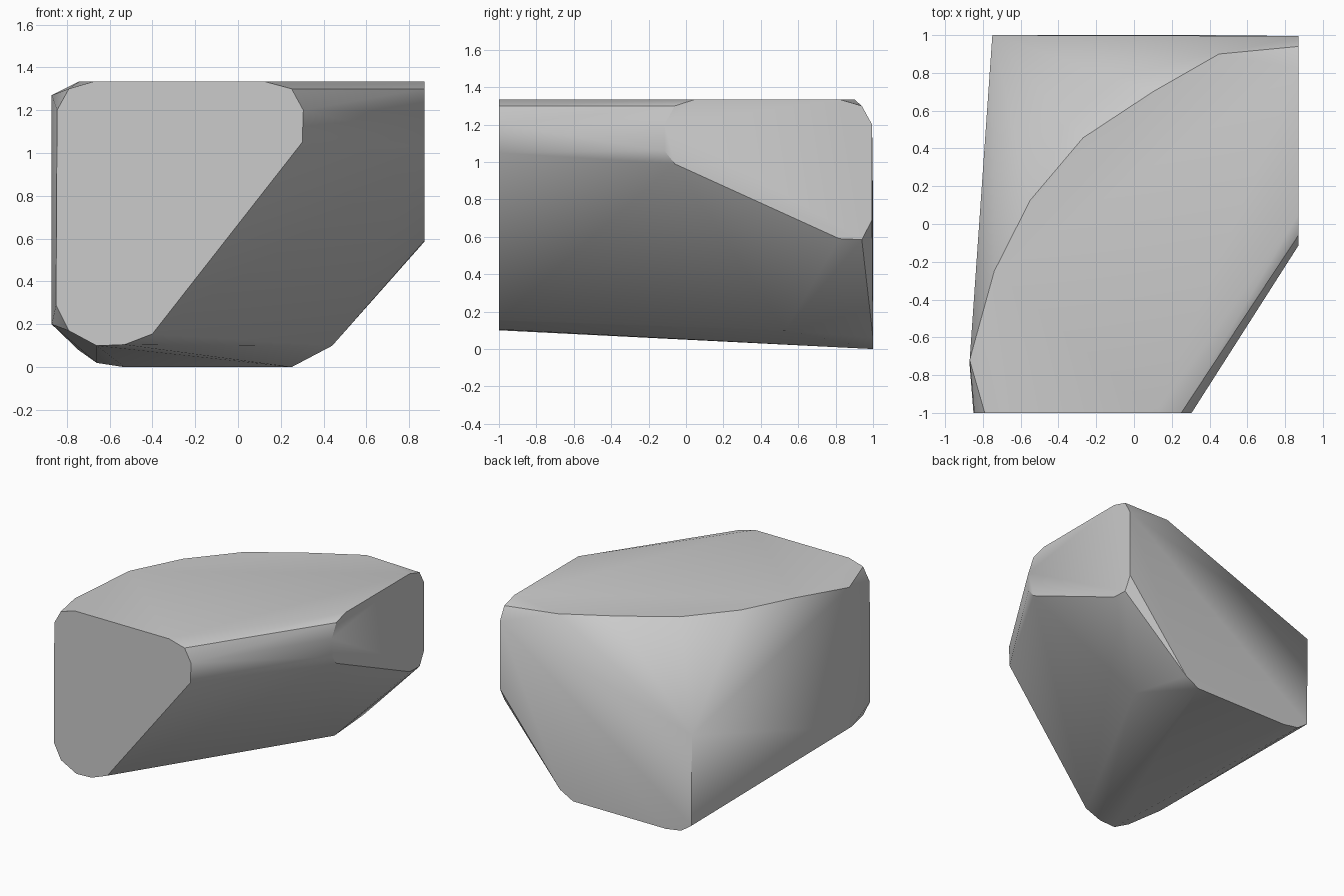
import bpy
import bmesh
import math
from mathutils import Vector

default_cube = bpy.data.objects.get("Cube")
if default_cube:
    bpy.data.objects.remove(default_cube, do_unlink=True)


def make_material(name, color):
    material = bpy.data.materials.new(name)
    material.use_nodes = True
    material.diffuse_color = color
    material.node_tree.nodes["Principled BSDF"].inputs["Base Color"].default_value = color
    return material


def place(profile, axis, offset):
    """Lift a flat profile into space, constant along one axis."""
    points = []
    for pair in profile:
        coords = list(pair)
        coords.insert(axis, offset)
        points.append(Vector(coords))
    return points


def build_hull(name, points, material):
    """Wrap a convex stone around the points and merge flat areas."""
    bm = bmesh.new()
    for point in points:
        bm.verts.new(point)
    result = bmesh.ops.convex_hull(bm, input=bm.verts)
    unused = {g for g in result["geom_interior"] + result["geom_unused"]
              if isinstance(g, bmesh.types.BMVert)}
    bmesh.ops.delete(bm, geom=list(unused), context="VERTS")
    bmesh.ops.dissolve_limit(bm, angle_limit=math.radians(1),
                             verts=bm.verts, edges=bm.edges)
    bmesh.ops.recalc_face_normals(bm, faces=bm.faces)
    mesh = bpy.data.meshes.new(name)
    bm.to_mesh(mesh)
    bm.free()
    mesh.materials.append(material)
    stone = bpy.data.objects.new(name, mesh)
    bpy.context.collection.objects.link(stone)
    return stone


X, Y, Z = range(3)

# Flat front cut, as x and z
front_cut = [(-.85, .29), (-.845, 1.2), (-.79, 1.3), (-.67, 1.335),
             (.12, 1.335), (.25, 1.3), (.305, 1.2), (.3, 1.05),
             (-.4, .155), (-.53, .105), (-.66, .1), (-.79, .17)]

# Flat side cut, as y and z
side_cut = [(-.06, .99), (.82, .59), (.94, .585), (.995, .69), (.995, 1.2),
            (.94, 1.3), (.82, 1.335), (.05, 1.335), (-.06, 1.3),
            (-.115, 1.2), (-.115, 1.06)]

# Flat back, as x and z, with the low corner the fan runs down to
back_cut = [(-.75, .77), (-.745, .08), (-.66, .02), (-.53, 0),
            (.25, 0), (.36, .06)]

# Curved rim of the flat top, as x and y
top_rim = [(.45, .9), (.1, .7), (-.27, .456), (-.55, .125), (-.74, -.25)]

# Bulges: side edge next to the front, and the underside knee
bulges = [Vector((-.87, -.72, 1.27)), Vector((-.87, -.75, .2)),
          Vector((.44, .53, .1))]

points = (place(front_cut, Y, -1) + place(side_cut, X, .87)
          + place(back_cut, Y, 1) + place(top_rim, Z, 1.335) + bulges)

grey = make_material("stone grey", (.6, .6, .6, 1))
stone = build_hull("stone_block", points, grey)

# Soft shading on the rounded bands, crisp edges at the cuts
bpy.ops.object.select_all(action="DESELECT")
stone.select_set(True)
bpy.context.view_layer.objects.active = stone
bpy.ops.object.shade_smooth_by_angle(angle=math.radians(35))
